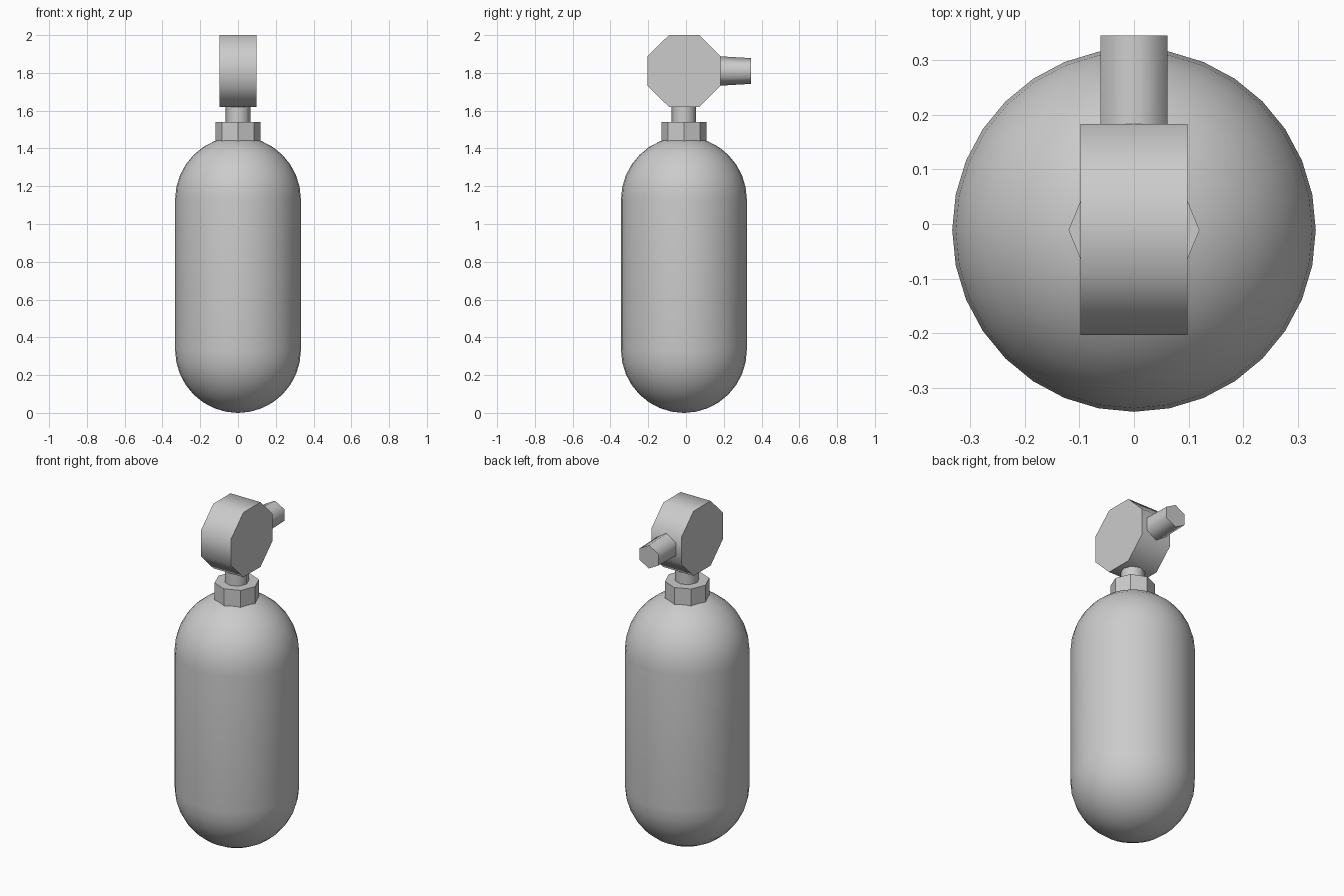
import bpy, bmesh
from math import sin, cos, pi, radians

if "Cube" in bpy.data.objects:
    bpy.data.objects.remove(bpy.data.objects["Cube"])

CY = -0.011  # common axis of tank, neck and gauge


def add_loft(name, rings, angle=50):
    """Skin a list of vertex rings, cap both ends, smooth by angle."""
    bm = bmesh.new()
    loops = [[bm.verts.new(p) for p in ring] for ring in rings]
    for a, b in zip(loops, loops[1:]):
        n = len(a)
        for i in range(n):
            bm.faces.new((a[i], a[(i + 1) % n], b[(i + 1) % n], b[i]))
    bm.faces.new(loops[0])
    bm.faces.new(loops[-1])
    bmesh.ops.remove_doubles(bm, verts=bm.verts, dist=1e-5)
    bmesh.ops.recalc_face_normals(bm, faces=bm.faces)
    mesh = bpy.data.meshes.new(name)
    bm.to_mesh(mesh)
    bm.free()
    obj = bpy.data.objects.new(name, mesh)
    bpy.context.collection.objects.link(obj)
    bpy.ops.object.select_all(action='DESELECT')
    obj.select_set(True)
    bpy.context.view_layer.objects.active = obj
    bpy.ops.object.shade_smooth_by_angle(angle=radians(angle))
    return obj


def circle(n, r1, r2, phase=0.0):
    return [(r1 * cos(2 * pi * i / n + phase), r2 * sin(2 * pi * i / n + phase))
            for i in range(n)]


def upright(n, r, z):
    return [(x, CY + y, z) for x, y in circle(n, r, r)]


# Capsule tank: two hemispherical ends joined by a straight wall
R, LOW, HIGH = 0.333, 0.333, 1.13
steps = [radians(90 * i / 8) for i in range(9)]
profile = [(R * sin(max(a, 0.01)), LOW - R * cos(a)) for a in steps]
profile += [(R * sin(max(a, 0.01)), HIGH + R * cos(a)) for a in reversed(steps)]
add_loft("tank", [upright(32, r, z) for r, z in profile])

# Octagonal collar and narrow stem
add_loft("collar", [upright(8, 0.12, z) for z in (1.40, 1.54)], 30)
add_loft("valve_stem", [upright(8, 0.065, z) for z in (1.53, 1.64)])

# Octagonal valve head lying across x
head = circle(8, 0.209, 0.206, pi / 8)
add_loft("valve_head", [[(x, CY + u + 0.001, 1.81 + v) for u, v in head]
                        for x in (-0.098, 0.098)])

# Tapered six-sided outlet pointing to the back
add_loft("outlet", [[(u, y, 1.81 + v) for u, v in circle(6, 0.071, rz, pi / 6)]
                    for y, rz in ((0.16, 0.079), (0.345, 0.068))], 65)
